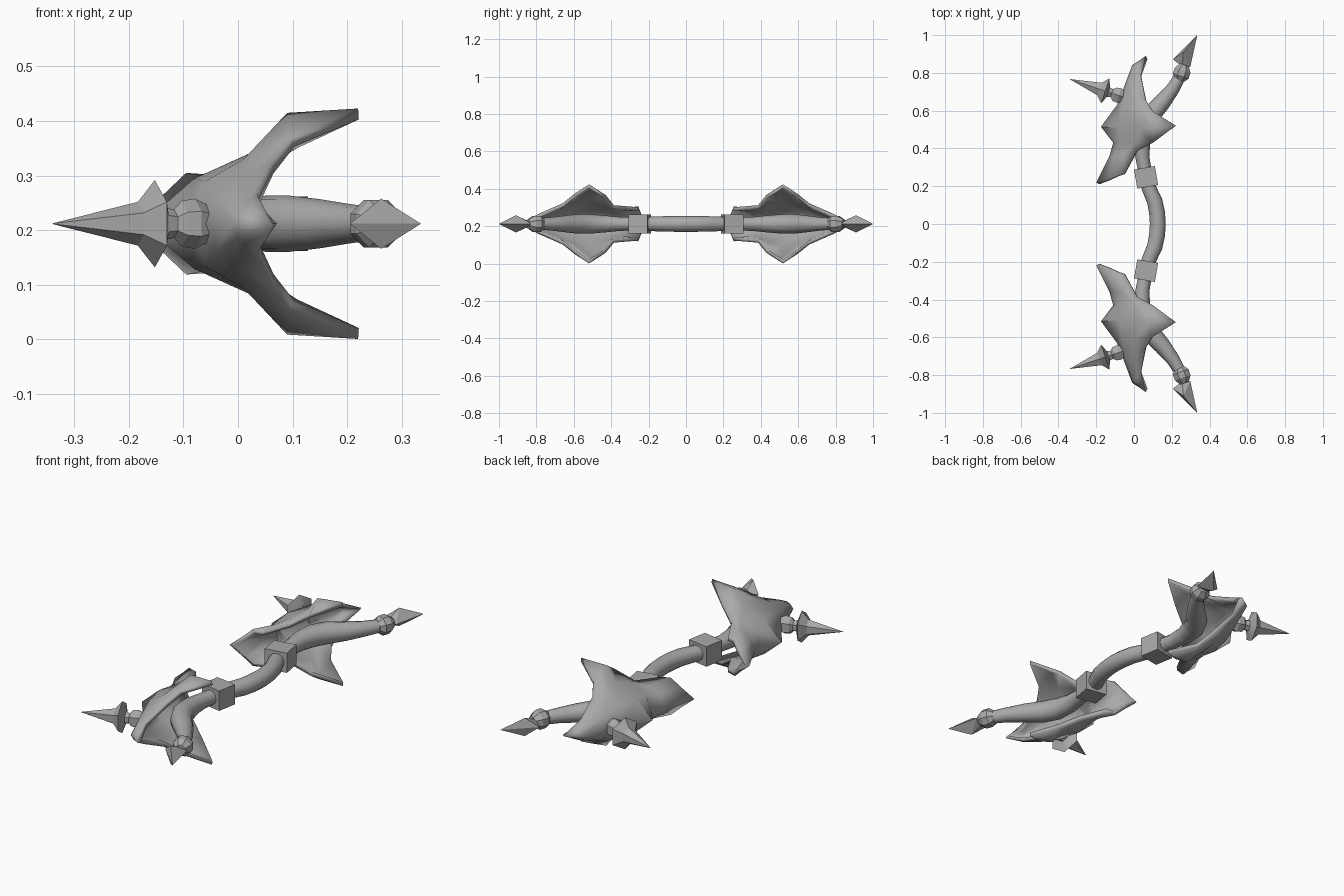
import bpy, bmesh, math
from mathutils import Vector, Matrix

if "Cube" in bpy.data.objects:
    bpy.data.objects.remove(bpy.data.objects["Cube"])

MID = 0.212  # height of the symmetry plane
grey = bpy.data.materials.new("steel_grey")
grey.diffuse_color = (0.4, 0.4, 0.4, 1)
grey.use_nodes = True
grey.node_tree.nodes["Principled BSDF"].inputs["Base Color"].default_value = grey.diffuse_color


def finish(name, bm, fix=True, mirror=True, angle=40):
    if fix:
        bmesh.ops.recalc_face_normals(bm, faces=bm.faces)
    me = bpy.data.meshes.new(name)
    bm.to_mesh(me)
    bm.free()
    ob = bpy.data.objects.new(name, me)
    bpy.context.collection.objects.link(ob)
    ob.location.z = MID
    me.materials.append(grey)
    bpy.context.view_layer.objects.active = ob
    ob.select_set(True)
    bpy.ops.object.shade_smooth_by_angle(angle=math.radians(angle))
    ob.select_set(False)
    if mirror:
        m = ob.modifiers.new("both_ends", 'MIRROR')
        m.use_axis = (False, True, False)
        m.use_mirror_merge = False
    return ob


def tube(name, stations, sides, mirror=True, angle=40, phase=0.0):
    """Rings of given radius swept along stations (x, y, radius) in the z=0 plane."""
    bm = bmesh.new()
    rings = []
    for i, (x, y, r) in enumerate(stations):
        a, b = stations[max(i - 1, 0)], stations[min(i + 1, len(stations) - 1)]
        t = Vector((b[0] - a[0], b[1] - a[1], 0)).normalized()
        side = Vector((t.y, -t.x, 0))
        ring = []
        for k in range(sides):
            ang = 2 * math.pi * k / sides + phase
            ring.append(bm.verts.new(Vector((x, y, 0)) + side * math.cos(ang) * r
                                     + Vector((0, 0, math.sin(ang) * r))))
        rings.append(ring)
    for p, q in zip(rings, rings[1:]):
        for k in range(sides):
            n = (k + 1) % sides
            bm.faces.new((p[k], p[n], q[n], q[k]))
    bm.faces.new(rings[0])
    bm.faces.new(rings[-1])
    return finish(name, bm, mirror=mirror, angle=angle)


def along(start, end, profile):
    """Stations on a straight axis from (distance, radius) pairs."""
    a, b = Vector(start), Vector(end)
    d = (b - a).normalized()
    return [(*(a + d * s), r) for s, r in profile]


# curved centre grip
half = [(0.055, 0.27, 0.036), (0.075, 0.2, 0.038), (0.11, 0.12, 0.041), (0.122, 0.06, 0.042)]
tube("grip", half + [(0.126, 0, 0.042)] + [(x, -y, r) for x, y, r in reversed(half)],
     12, mirror=False)

# square collars at the grip ends
bm = bmesh.new()
bmesh.ops.create_cube(bm, size=1, matrix=Matrix.Translation((0.064, 0.247, 0))
                      @ Matrix.Rotation(math.radians(10), 4, 'Z')
                      @ Matrix.Diagonal((0.112, 0.102, 0.1, 1)))
finish("collar", bm)

# swelling limbs bending outwards
tube("limb", [(0.06, 0.27, 0.035), (0.045, 0.35, 0.037), (0.04, 0.43, 0.045),
              (0.052, 0.51, 0.052), (0.09, 0.58, 0.052), (0.15, 0.645, 0.045),
              (0.205, 0.715, 0.036), (0.25, 0.79, 0.03)], 12)

# faceted knuckle under each blade
tube("knuckle", along((0.24, 0.762), (0.27, 0.85),
                      [(0, 0.03), (0.022, 0.047), (0.055, 0.047), (0.085, 0.026)]),
     8, angle=20, phase=math.pi / 8)

# barbed blade at each end
bm = bmesh.new()
for p in [(0.335, 1.0, 0), (0.205, 0.872, 0), (0.262, 0.91, 0.046), (0.262, 0.91, -0.046),
          (0.298, 0.832, 0), (0.255, 0.835, 0.012), (0.255, 0.835, -0.012)]:
    bm.verts.new(p)
bmesh.ops.convex_hull(bm, input=bm.verts)
finish("end_blade", bm, angle=15)

# side spike with flared flange and neck
tube("side_spike", along((-0.34, 0.767), (-0.05, 0.67),
                         [(0, 0.0005), (0.165, 0.04), (0.198, 0.08), (0.216, 0.03),
                          (0.235, 0.026), (0.25, 0.042), (0.275, 0.046), (0.31, 0.03)]),
     6, angle=25, phase=math.pi / 6 + math.pi / 3)

# winged guard: rows run from the outer tip inwards, columns from ridge to edge
rows = [
    [(-0.010, 0.84, 0), (0.000, 0.83, 0.025), (0.015, 0.81, 0.04), (0.035, 0.79, 0.053)],
    [(-0.055, 0.72, 0), (-0.040, 0.71, 0.05), (0.000, 0.69, 0.085), (0.060, 0.66, 0.11)],
    [(-0.090, 0.63, 0), (-0.060, 0.62, 0.078), (0.010, 0.61, 0.118), (0.095, 0.60, 0.158)],
    [(-0.175, 0.515, 0), (-0.080, 0.51, 0.083), (0.035, 0.51, 0.135), (0.09, 0.505, 0.203)],
    [(-0.110, 0.43, 0), (-0.080, 0.43, 0.07), (0.005, 0.43, 0.11), (0.10, 0.43, 0.155)],
    [(-0.130, 0.36, 0), (-0.105, 0.36, 0.05), (-0.050, 0.37, 0.085), (0.015, 0.385, 0.1)],
    [(-0.200, 0.218, 0), (-0.135, 0.24, 0.055), (-0.095, 0.255, 0.093), (-0.05, 0.265, 0.09)],
]
bm = bmesh.new()
grid = [[bm.verts.new(p) for p in row] for row in rows]
for a, b in zip(grid, grid[1:]):
    for j in range(3):
        bm.faces.new((a[j], b[j], b[j + 1], a[j + 1]))
outer = bm.verts.new((0.063, 0.89, 0))
wing = bm.verts.new((0.22, 0.52, 0.211))
for j in range(3):
    bm.faces.new((outer, grid[0][j], grid[0][j + 1]))
bm.faces.new((grid[2][3], grid[3][3], wing))
bm.faces.new((grid[3][3], grid[4][3], wing))
guard = finish("winged_guard", bm, fix=False, mirror=False, angle=40)
m = guard.modifiers.new("upper_lower", 'MIRROR')
m.use_axis = (False, False, True)
s = guard.modifiers.new("plate", 'SOLIDIFY')
s.thickness = 0.02
s.offset = -1
m = guard.modifiers.new("both_ends", 'MIRROR')
m.use_axis = (False, True, False)
m.use_mirror_merge = False
